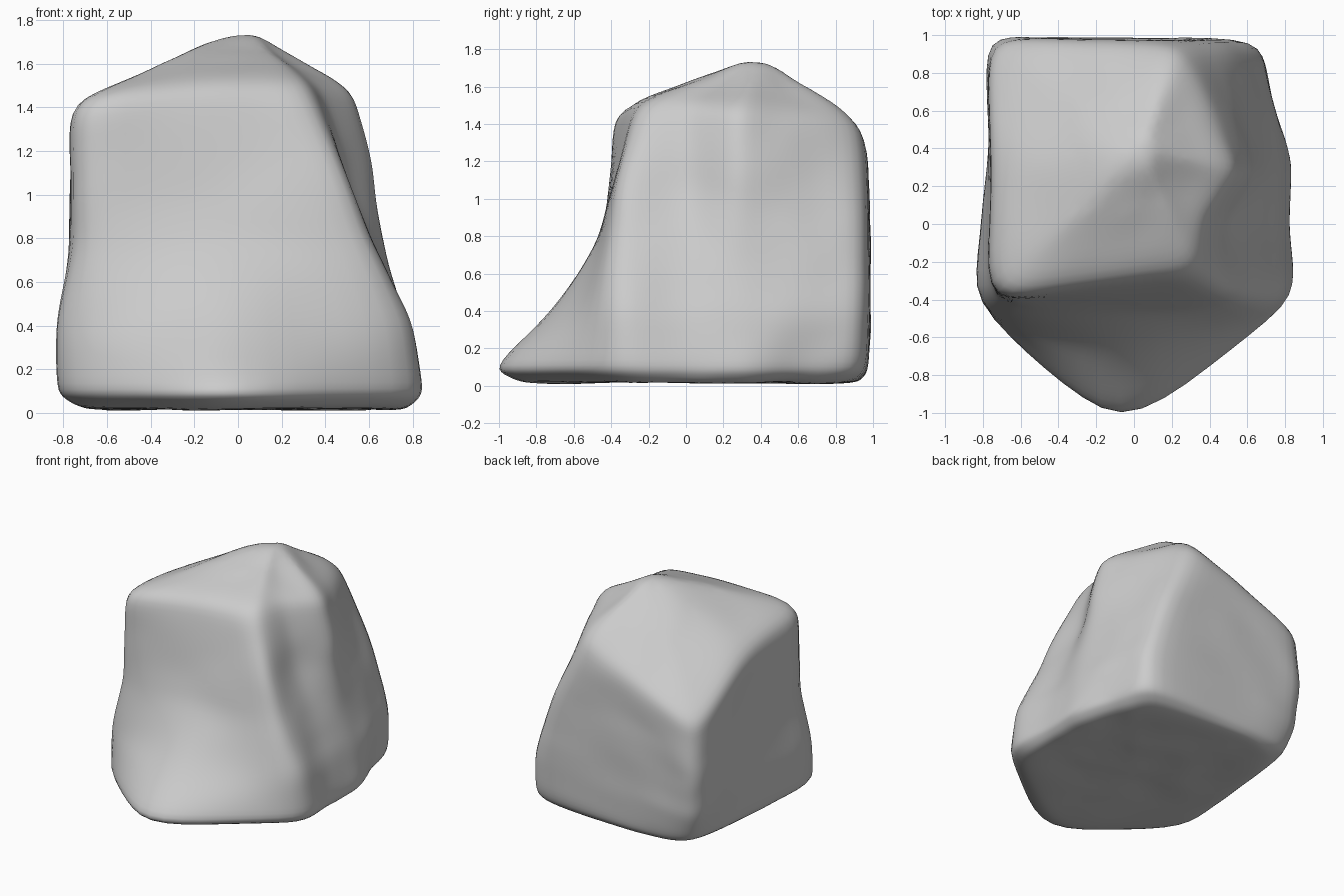
import bpy, bmesh
from mathutils import Vector, noise

cube = bpy.data.objects.get("Cube")
if cube:
    bpy.data.objects.remove(cube, do_unlink=True)

# Top rim, running back left, left, front left, nose, front right,
# right hollow, right ridge, right rear, back right, back
rim = [(-.77, .97, .98), (-.76, .3, 1.37), (-.77, -.42, 1.44), (-.1, -.33, 1.51), (.31, -.25, 1.5),
       (.37, .02, 1.5), (.58, .28, 1.46), (.41, .62, 1.42), (.24, .96, 1.41), (-.25, .97, 1.22)]

# Plan outlines below the rim, each at a fraction of the rim height
levels = [
    (.01, [(-.62, .81), (-.7, .3), (-.74, -.4), (-.08, -.96), (.75, -.38),
           (.77, 0), (.77, .3), (.66, .62), (.57, .88), (-.25, .93)]),
    (.06, [(-.71, .91), (-.76, .3), (-.88, -.43), (-.08, -1.15), (.87, -.42),
           (.83, 0), (.85, .32), (.75, .63), (.66, .96), (-.25, .98)]),
    (.28, [(-.77, .98), (-.77, .3), (-.87, -.43), (-.08, -.75), (.81, -.43),
           (.76, 0), (.79, .3), (.74, .63), (.68, .99), (-.25, .99)]),
    (.52, [(-.79, 1), (-.76, .3), (-.78, -.43), (-.08, -.46), (.64, -.43),
           (.59, 0), (.66, .28), (.63, .63), (.57, .99), (-.25, .98)]),
    (.75, [(-.79, 1), (-.75, .3), (-.78, -.43), (-.08, -.38), (.5, -.38),
           (.46, 0), (.64, .28), (.54, .62), (.41, .98), (-.25, .98)]),
]
peak, base = Vector((.03, .4, 1.77)), Vector((0, 0, .03))
count = len(rim)

rings = [[Vector((x, y, f * top[2])) for (x, y), top in zip(plan, rim)] for f, plan in levels]
rings.append([Vector(p) for p in rim])
rings.append([p.lerp(peak, .5) for p in rings[-1]])
rings.insert(0, [p.lerp(base, .5) for p in rings[0]])

# Loft the cage and close both ends with fans
bm = bmesh.new()
loops = [[bm.verts.new(p) for p in ring] for ring in rings]
for low, high in zip(loops, loops[1:]):
    for i in range(count):
        j = (i + 1) % count
        bm.faces.new((low[i], low[j], high[j], high[i]))
for loop, tip in ((loops[0], base), (loops[-1], peak)):
    v = bm.verts.new(tip)
    for i in range(count):
        bm.faces.new((loop[i], loop[(i + 1) % count], v))
bmesh.ops.recalc_face_normals(bm, faces=bm.faces)

# Refine, round the corners and weather the surface
bmesh.ops.subdivide_edges(bm, edges=bm.edges, cuts=3, use_grid_fill=True)
for _ in range(2):
    bmesh.ops.smooth_vert(bm, verts=bm.verts, factor=.5,
                          use_axis_x=True, use_axis_y=True, use_axis_z=True)
bm.normal_update()
for v in bm.verts:
    v.co += v.normal * (.018 * noise.noise(v.co * 3.2) + .006 * noise.noise(v.co * 7))

mesh = bpy.data.meshes.new("boulder")
bm.to_mesh(mesh)
bm.free()
boulder = bpy.data.objects.new("boulder", mesh)
bpy.context.collection.objects.link(boulder)
mesh.shade_smooth()
soften = boulder.modifiers.new("soften", 'SUBSURF')
soften.levels = soften.render_levels = 1

# Grey stone
stone = bpy.data.materials.new("grey stone")
stone.use_nodes = True
colour = (.6, .6, .6, 1)
stone.diffuse_color = colour
stone.node_tree.nodes["Principled BSDF"].inputs["Base Color"].default_value = colour
mesh.materials.append(stone)
